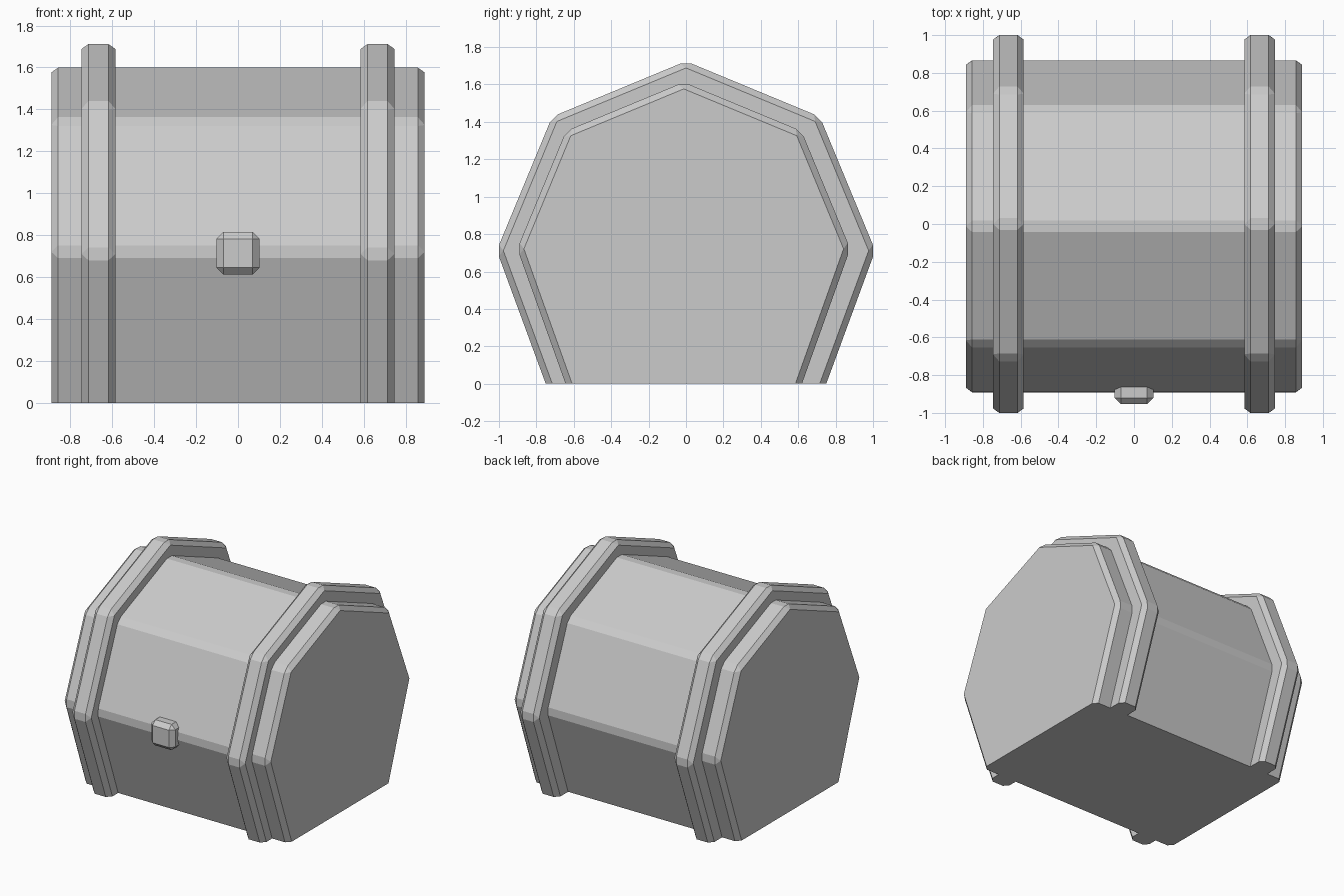
import bpy, bmesh
from mathutils import Vector

if "Cube" in bpy.data.objects:
    bpy.data.objects.remove(bpy.data.objects["Cube"])

CHAMFER = 0.033


def finish(bm, name):
    bmesh.ops.recalc_face_normals(bm, faces=bm.faces)
    mesh = bpy.data.meshes.new(name)
    bm.to_mesh(mesh)
    bm.free()
    obj = bpy.data.objects.new(name, mesh)
    bpy.context.collection.objects.link(obj)
    return obj


def chamfer(bm):
    bmesh.ops.recalc_face_normals(bm, faces=bm.faces)
    bmesh.ops.bevel(bm, geom=bm.edges[:], offset=CHAMFER, segments=1,
                    affect='EDGES', profile=0.5)


def barrel(name, x0, x1, radius, foot, zc, yc=0.0):
    """Upper half of an octagon plus tapered sides, cut flat at z = 0."""
    k = 0.7071 * radius
    drop = 0.15                       # run past the floor, trimmed below
    low = foot - drop * (radius - foot) / zc
    half = [(low, -drop), (radius, zc), (k, zc + k)]
    pts = half + [(0, zc + radius)] + [(-y, z) for y, z in reversed(half)]
    bm = bmesh.new()
    face = bm.faces.new([bm.verts.new((x0, yc + y, z)) for y, z in pts])
    ext = bmesh.ops.extrude_face_region(bm, geom=[face], use_keep_orig=True)
    moved = [v for v in ext['geom'] if isinstance(v, bmesh.types.BMVert)]
    bmesh.ops.translate(bm, verts=moved, vec=Vector((x1 - x0, 0, 0)))
    chamfer(bm)
    # flat floor
    cut = bmesh.ops.bisect_plane(bm, geom=bm.verts[:] + bm.edges[:] + bm.faces[:],
                                 plane_co=(0, 0, 0), plane_no=(0, 0, 1), clear_inner=True)
    rim = [e for e in cut['geom_cut'] if isinstance(e, bmesh.types.BMEdge)]
    bmesh.ops.contextual_create(bm, geom=rim)
    return finish(bm, name)


def block(name, lo, hi):
    lo, hi = Vector(lo), Vector(hi)
    bm = bmesh.new()
    bmesh.ops.create_cube(bm, size=1)
    bmesh.ops.scale(bm, verts=bm.verts, vec=hi - lo)
    bmesh.ops.translate(bm, verts=bm.verts, vec=(lo + hi) / 2)
    chamfer(bm)
    return finish(bm, name)


# chest body with vaulted lid
barrel("chest_body", -0.89, 0.89, 0.89, 0.632, 0.722, -0.012)

# raised straps around both ends
for side, x in (("left", -0.665), ("right", 0.665)):
    barrel(side + "_strap", x - 0.081, x + 0.081, 1.012, 0.75, 0.712)

# lock on the front
block("lock", (-0.103, -0.953, 0.614), (0.103, -0.82, 0.815))
